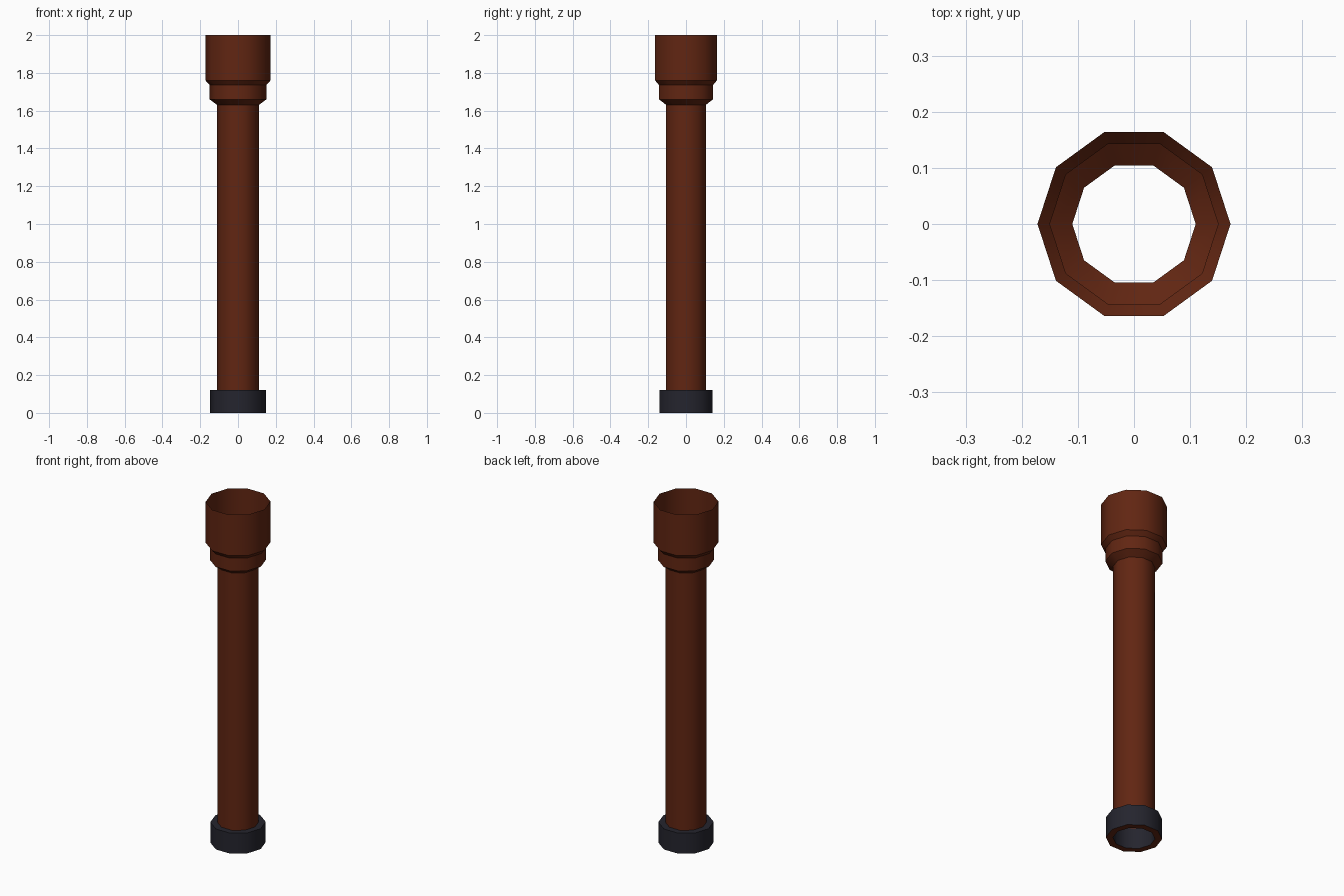
import bpy, bmesh, math

if "Cube" in bpy.data.objects:
    bpy.data.objects.remove(bpy.data.objects["Cube"])

SIDES = 10


def material(name, rgb):
    m = bpy.data.materials.new(name)
    m.diffuse_color = (*rgb, 1)
    m.use_nodes = True
    m.node_tree.nodes["Principled BSDF"].inputs["Base Color"].default_value = m.diffuse_color
    return m


def lathe(name, profile, mats, slots=None):
    """Spin a (radius, z) profile; rings stay crisp, the round is smooth."""
    bm = bmesh.new()
    rings = [[bm.verts.new((r * math.cos(2 * math.pi * i / SIDES),
                            r * math.sin(2 * math.pi * i / SIDES), z))
              for i in range(SIDES)] for r, z in profile]
    for k, (a, b) in enumerate(zip(rings, rings[1:])):
        for i in range(SIDES):
            j = (i + 1) % SIDES
            f = bm.faces.new((a[i], a[j], b[j], b[i]))
            f.smooth = True
            f.material_index = slots[k] if slots else 0
    for e in bm.edges:
        if abs(e.verts[0].co.z - e.verts[1].co.z) < 1e-5:
            e.smooth = False
    me = bpy.data.meshes.new(name)
    bm.to_mesh(me)
    bm.free()
    for m in mats:
        me.materials.append(m)
    ob = bpy.data.objects.new(name, me)
    bpy.context.collection.objects.link(ob)
    return ob


brown = material("rust brown", (0.12, 0.019, 0.006))
dark = material("dark slate", (0.018, 0.018, 0.027))

# Open pipe with a stepped, flared socket at the top
lathe("pipe", [(0.11, 0.12), (0.11, 1.63), (0.15, 1.66), (0.15, 1.735),
               (0.172, 1.76), (0.172, 2.0)], [brown])

# Collar at the foot: slate walls and top, bare brown underside
lathe("foot_collar", [(0.11, 0.12), (0.11, 0.0), (0.147, 0.0),
                      (0.147, 0.12), (0.11, 0.12)],
      [dark, brown], [0, 1, 0, 0])
